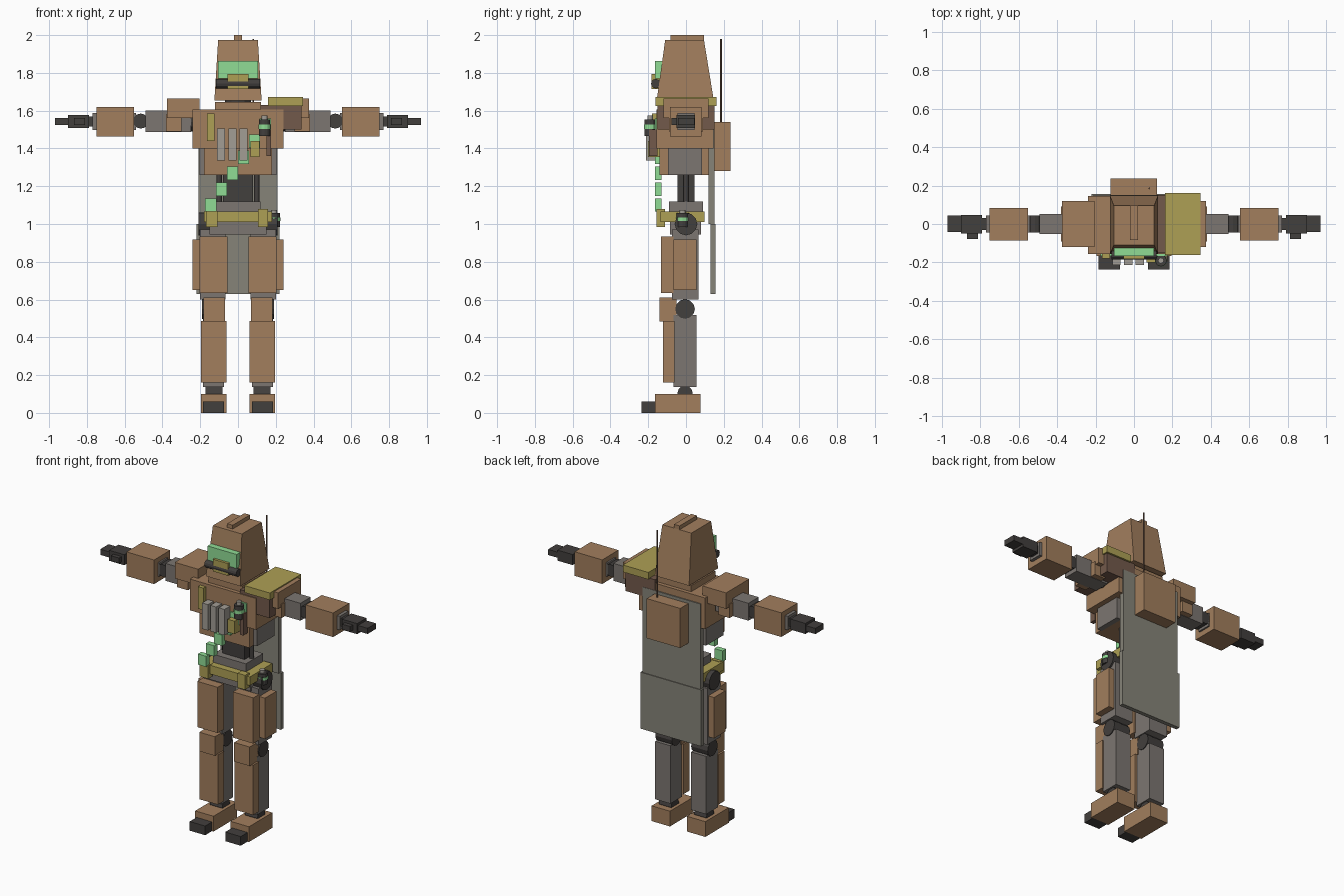
import bpy, bmesh, math
from mathutils import Matrix, Vector

if "Cube" in bpy.data.objects:
    bpy.data.objects.remove(bpy.data.objects["Cube"])


def make_mat(name, rgb):
    m = bpy.data.materials.new(name)
    m.diffuse_color = (*rgb, 1)
    m.use_nodes = True
    m.node_tree.nodes["Principled BSDF"].inputs["Base Color"].default_value = m.diffuse_color
    return m


BROWN = make_mat("brown_armor", (0.36, 0.21, 0.11))
UMBER = make_mat("dark_brown", (0.17, 0.10, 0.07))
GREY = make_mat("warm_grey", (0.20, 0.18, 0.165))
CLOTH = make_mat("cape_grey", (0.24, 0.23, 0.19))
STEEL = make_mat("light_steel", (0.36, 0.34, 0.30))
DARK = make_mat("dark_joint", (0.055, 0.05, 0.047))
YELLOW = make_mat("ochre", (0.42, 0.35, 0.09))
GREEN = make_mat("signal_green", (0.28, 0.72, 0.30))


def finish(name, bm, mat):
    me = bpy.data.meshes.new(name)
    bm.to_mesh(me)
    bm.free()
    me.materials.append(mat)
    ob = bpy.data.objects.new(name, me)
    bpy.context.collection.objects.link(ob)
    return ob


def box(name, x, y, z, mat, top=None):
    """Box from ranges; optional top ranges (x, y) make it tapered."""
    bm = bmesh.new()
    bmesh.ops.create_cube(bm, size=1)
    for v in bm.verts:
        i, j, k = (int(c > 0) for c in v.co)
        rx, ry = top if (top and k) else (x, y)
        v.co = (rx[i], ry[j], z[k])
    return finish(name, bm, mat)


def rod(name, c, r, length, axis, mat, sides=12):
    bm = bmesh.new()
    rot = {"x": Matrix.Rotation(math.pi / 2, 4, "Y"),
           "y": Matrix.Rotation(math.pi / 2, 4, "X"),
           "z": Matrix.Identity(4)}[axis]
    bmesh.ops.create_cone(bm, cap_ends=True, segments=sides, radius1=r, radius2=r,
                          depth=length, matrix=Matrix.Translation(Vector(c)) @ rot)
    return finish(name, bm, mat)


def box2(name, x, y, z, mat):
    """Left and right mirrored boxes."""
    box(name + "_right", x, y, z, mat)
    box(name + "_left", (-x[1], -x[0]), y, z, mat)


def rod2(name, c, r, length, axis, mat):
    rod(name + "_right", c, r, length, axis, mat)
    rod(name + "_left", (-c[0], c[1], c[2]), r, length, axis, mat)


def canister(name, x, y, z, r, h):
    """Dark canister with a green band and a cap, standing at z."""
    rod(name + "_body", (x, y, z + h * .4), r, h * .8, "z", DARK)
    rod(name + "_band", (x, y, z + h * .45), r * 1.06, h * .2, "z", GREEN)
    rod(name + "_cap", (x, y, z + h * .9), r * .5, h * .2, "z", STEEL)


# head
box("helmet", (-.125, .125), (-.155, .147), (1.655, 1.975), BROWN,
    top=((-.105, .105), (-.11, .095)))
box("helmet_crest", (-.02, .02), (-.083, .095), (1.97, 2.0), BROWN)
box("visor", (-.105, .105), (-.165, -.115), (1.77, 1.862), GREEN).scale = (1, 1, 1)
rod("goggle_bar", (0, -.16, 1.743), .025, .232, "x", DARK)
box("nose_guard", (-.055, .055), (-.182, -.13), (1.715, 1.795), YELLOW)
rod("neck", (0, 0, 1.64), .07, .09, "z", DARK)

# torso
box("collar", (-.122, .122), (-.13, .12), (1.59, 1.645), BROWN)
box("chest_upper", (-.24, .24), (-.155, .145), (1.40, 1.605), BROWN)
box("chest_lower", (-.18, .18), (-.14, .12), (1.26, 1.41), BROWN)
box2("rib_panel", (.17, .205), (-.095, .085), (1.26, 1.41), GREY)
box("waist_core", (-.08, .08), (-.045, .045), (1.11, 1.27), DARK)
rod2("waist_piston", (.1, 0, 1.19), .014, .16, "z", DARK)
box("waist_plate", (-.12, .12), (-.09, .09), (1.05, 1.12), GREY)
box("pelvis", (-.15, .15), (-.085, .08), (.945, 1.06), GREY)
box("belt", (-.18, .18), (-.135, .098), (1.01, 1.067), YELLOW)
box("belt_pouch_left", (-.17, -.108), (-.155, -.11), (.985, 1.07), YELLOW)
box("belt_pouch_right", (.105, .16), (-.155, -.11), (.985, 1.08), YELLOW)
canister("belt_canister", .19, -.018, .985, .033, .09)

# chest gear
for i, x in enumerate((-.09, -.03, .03)):
    box(f"magazine_{i}", (x - .021, x + .021), (-.213, -.155), (1.335, 1.505), STEEL)
box("shoulder_tab", (-.165, -.125), (-.18, -.15), (1.44, 1.585), YELLOW)
box("chest_pouch", (.065, .115), (-.2, -.14), (1.355, 1.44), YELLOW)
canister("chest_canister", .14, -.19, 1.465, .03, .11)
box("canister_tab", (.15, .175), (-.195, -.15), (1.36, 1.5), UMBER)

# segmented sash running diagonally over the torso
for i in range(6):
    x, z = -.145 + .058 * i, 1.10 + .0845 * i
    box(f"sash_segment_{i}", (x - .03, x + .03), (-.165, -.13), (z - .035, z + .035), GREEN)

# back: pack, antenna, cape
box("backpack", (-.123, .12), (.145, .236), (1.28, 1.54), BROWN)
rod("antenna", (.08, .185, 1.755), .005, .45, "z", UMBER, 6)
box("cape_upper", (-.21, .21), (.12, .152), (1.0, 1.56), CLOTH)
box("cape_lower", (-.22, .22), (.13, .157), (.63, 1.0), CLOTH)

# shoulders and arms
box2("shoulder_pad", (.205, .375), (-.12, .12), (1.56, 1.665), BROWN)
box2("shoulder_flap", (.30, .38), (-.09, .09), (1.49, 1.58), BROWN)
rod2("shoulder_joint", (.25, 0, 1.54), .05, .06, "x", DARK)
box("mantle_block", (.12, .335), (-.15, .15), (1.50, 1.63), UMBER)
box("mantle_cover", (.16, .345), (-.162, .162), (1.626, 1.672), YELLOW)
box2("upper_arm", (.25, .49), (-.053, .053), (1.488, 1.602), GREY)
rod2("elbow", (.515, 0, 1.545), .04, .09, "y", DARK)
box2("forearm", (.54, .77), (-.045, .045), (1.498, 1.588), GREY)
box2("forearm_guard", (.55, .75), (-.085, .083), (1.462, 1.62), BROWN)
box2("palm", (.79, .90), (-.05, .047), (1.508, 1.577), DARK)
box2("wrist", (.76, .80), (-.03, .03), (1.515, 1.57), DARK)
box2("fingers", (.89, .97), (-.042, .044), (1.525, 1.562), DARK)
box2("thumb", (.81, .868), (-.077, -.045), (1.525, 1.56), DARK)

# legs
rod2("hip_joint", (.165, 0, 1.0), .06, .09, "x", DARK)
box2("thigh", (.065, .20), (-.073, .065), (.60, .97), GREY)
box2("thigh_front_plate", (.055, .203), (-.132, -.065), (.635, .935), BROWN)
box2("thigh_side_plate", (.195, .242), (-.065, .055), (.65, .918), BROWN)
rod2("knee_joint", (.13, -.005, .55), .052, .12, "x", DARK)
box2("knee_pad", (.07, .183), (-.14, -.05), (.485, .61), BROWN)
box2("shin", (.075, .185), (-.067, .055), (.137, .517), GREY)
box2("shin_plate", (.06, .195), (-.122, -.06), (.16, .487), BROWN)
rod2("ankle", (.128, -.005, .105), .04, .09, "x", DARK)
box2("foot", (.062, .195), (-.165, .078), (0, .10), BROWN)
box2("toe", (.073, .185), (-.236, -.16), (0, .06), DARK)
